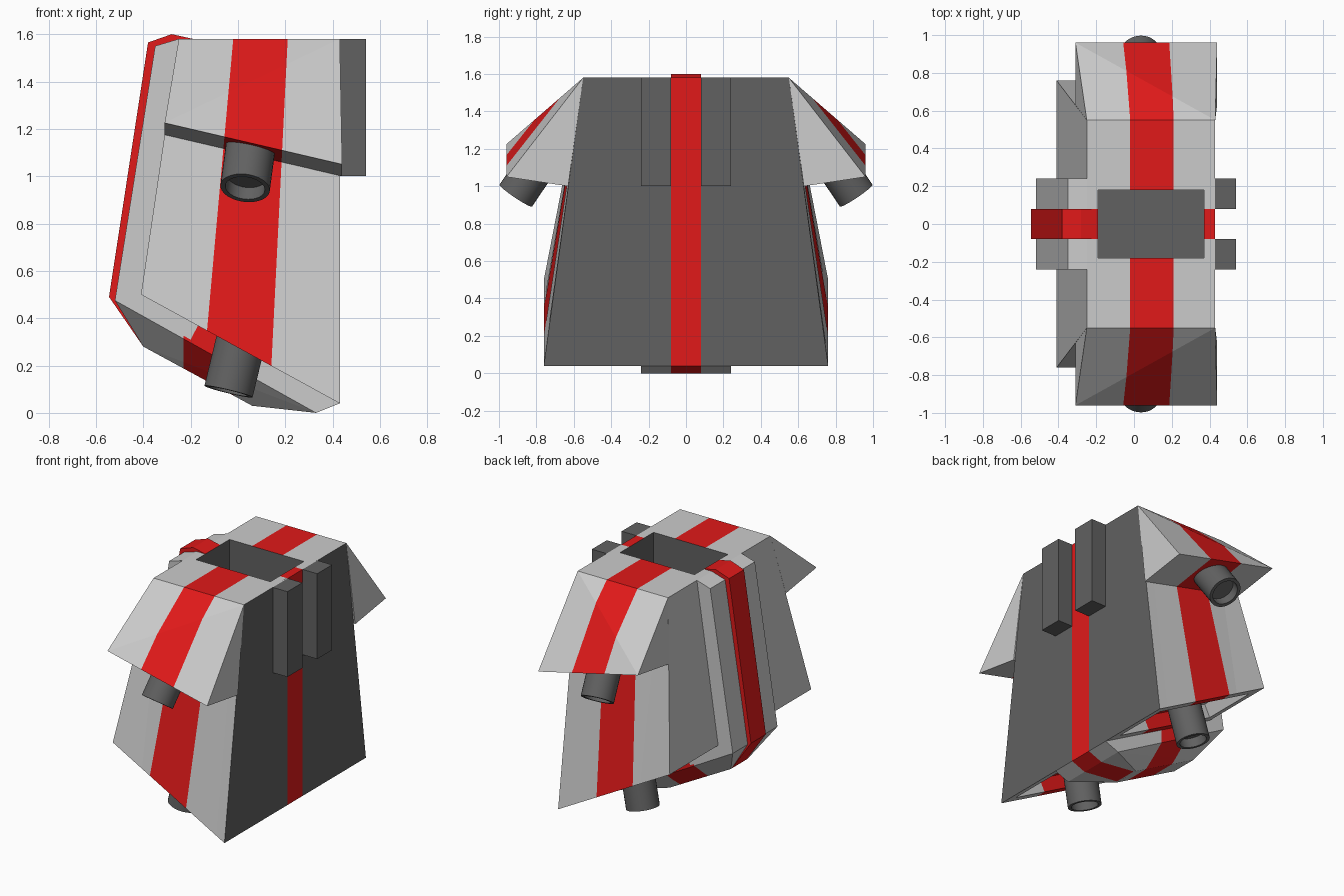
import bpy, bmesh, math
from mathutils import Vector

if "Cube" in bpy.data.objects:
    bpy.data.objects.remove(bpy.data.objects["Cube"])

def material(name, rgb):
    m = bpy.data.materials.new(name)
    m.diffuse_color = (*rgb, 1)
    m.use_nodes = True
    m.node_tree.nodes["Principled BSDF"].inputs["Base Color"].default_value = m.diffuse_color
    return m

MATS = [material("light_grey", (0.6, 0.6, 0.6)),
        material("dark_grey", (0.12, 0.12, 0.12)),
        material("red", (0.75, 0.01, 0.01))]
LIGHT, DARK, RED = 0, 1, 2

def cut(bm, co, no):
    bmesh.ops.bisect_plane(bm, geom=bm.verts[:] + bm.edges[:] + bm.faces[:],
                           plane_co=co, plane_no=no, dist=1e-5)

def hull(points):
    bm = bmesh.new()
    for p in points:
        bm.verts.new(p)
    bmesh.ops.convex_hull(bm, input=bm.verts[:])
    return bm

def prism(profile, y0, y1):
    bm = bmesh.new()
    face = bm.faces.new([bm.verts.new((x, y0, z)) for x, z in profile])
    r = bmesh.ops.extrude_face_region(bm, geom=[face], use_keep_orig=True)
    bmesh.ops.translate(bm, vec=(0, y1 - y0, 0),
                        verts=[v for v in r["geom"] if isinstance(v, bmesh.types.BMVert)])
    return bm

def push(bm, faces, vec):
    r = bmesh.ops.extrude_face_region(bm, geom=faces)
    bmesh.ops.translate(bm, vec=vec,
                        verts=[v for v in r["geom"] if isinstance(v, bmesh.types.BMVert)])
    old = [f for f in faces if f.is_valid]
    if old:
        bmesh.ops.delete(bm, geom=old, context='FACES')

def finish(bm, name, colour):
    bmesh.ops.recalc_face_normals(bm, faces=bm.faces)
    bm.normal_update()
    for f in bm.faces:
        f.material_index = colour(f.calc_center_median(), f.normal)
    me = bpy.data.meshes.new(name)
    bm.to_mesh(me)
    bm.free()
    for m in MATS:
        me.materials.append(m)
    ob = bpy.data.objects.new(name, me)
    bpy.context.collection.objects.link(ob)
    return ob

# Slightly slanted stripe that runs over the shoulders and down the sides
def cut_stripe(bm):
    cut(bm, (-0.02, 0, 1.58), (1, 0, -0.09))
    cut(bm, (0.21, 0, 1.58), (1, 0, -0.05))

def in_stripe(c):
    d = 1.58 - c.z
    return -0.02 - 0.09 * d < c.x < 0.21 - 0.05 * d

# Main shell, with neck well and two hip recesses
bm = bmesh.new()
ring = lambda pts: [bm.verts.new(p) for p in pts]
top = ring([(-.25, -.55, 1.58), (.43, -.55, 1.58), (.43, .55, 1.58), (-.25, .55, 1.58)])
low = ring([(-.41, -.76, .5), (.43, -.76, .04), (.43, .76, .04), (-.41, .76, .5)])
bm.faces.new(top)
bm.faces.new(low[::-1])
for i in range(4):
    j = (i + 1) % 4
    bm.faces.new((low[i], low[j], top[j], top[i]))
cut_stripe(bm)
for x in (-0.19, 0.37):
    cut(bm, (x, 0, 0), (1, 0, 0))
for y in (0.08, 0.18, 0.24):
    for s in (-1, 1):
        cut(bm, (0, s * y, 0), (0, 1, 0))
bm.normal_update()
neck = [f for f in bm.faces if f.normal.z > .9 and abs(f.calc_center_median().y) < .18
        and -.19 < f.calc_center_median().x < .37]
push(bm, neck, (0, 0, -0.4))
for s in (-1, 1):
    bm.normal_update()
    hip = [f for f in bm.faces if f.normal.z < -.5 and s * f.calc_center_median().y > .24]
    bmesh.ops.inset_region(bm, faces=hip, thickness=0.07, use_even_offset=True)
    push(bm, hip, (0.04, 0, 0.08))

def shell_colour(c, n):
    if abs(c.y) < .181 and -.191 < c.x < .371 and 1.1 < c.z < 1.579:
        return DARK
    if n.x > .9:
        return RED if abs(c.y) < .08 else DARK
    if n.x < -.9:
        return LIGHT
    if n.z > .9 and abs(c.y) < .08:
        return RED
    return RED if in_stripe(c) else LIGHT
finish(bm, "torso_shell", shell_colour)

# Shoulder flaps
for s, side in ((-1, "front"), (1, "rear")):
    bm = hull([(-.25, s*.55, 1.58), (.43, s*.55, 1.58), (-.31, s*.96, 1.225),
               (.44, s*.96, 1.05), (-.31, s*.63, 1.175), (.44, s*.63, 1.0)])
    cut_stripe(bm)
    finish(bm, side + "_shoulder_flap",
           lambda c, n: RED if abs(n.x) < .8 and in_stripe(c) else LIGHT)

# Spine plate and raised red ridge
finish(prism([(-.25, 1.58), (-.35, 1.55), (-.52, .475), (-.2, .31), (-.1, .5), (-.22, 1.2)],
             -.24, .24), "spine_plate", lambda c, n: LIGHT)
finish(prism([(-.19, 1.58), (-.28, 1.6), (-.38, 1.565), (-.545, .49), (-.4, .28),
              (-.3, .45), (-.2, 1.2)], -.08, .08), "spine_ridge", lambda c, n: RED)

# Chamfered pelvis keel
pts = [(x, s * y, z) for s in (-1, 1) for x, y, z in
       ((-.52, .24, .475), (.12, .24, .12), (.33, .24, 0), (.43, .24, .04),
        (-.2, .24, .42), (.4, .24, .1), (-.4, .09, .28), (.06, .09, .03))]
bm = hull(pts)
for x in (-.23, -.02, .07):
    cut(bm, (x, 0, 0), (1, 0, 0))
for y in (-.08, .08):
    cut(bm, (0, y, 0), (0, 1, 0))
finish(bm, "pelvis_keel", lambda c, n: RED if -.23 < c.x < -.02
       or (abs(c.y) < .08 and c.x > .07) else LIGHT)

# Chest blocks
for s, side in ((-1, "front"), (1, "rear")):
    finish(prism([(.42, 1.0), (.54, 1.0), (.54, 1.58), (.42, 1.58)], s * .08, s * .24),
           side + "_chest_block", lambda c, n: DARK)

# Hollow-ended joint tubes for arms and legs
def tube(name, start, end, r=0.105, n=32):
    a, b = Vector(start), Vector(end)
    bm = bmesh.new()
    rings = []
    length = (b - a).length
    for rad, h in ((r, 0), (r, length), (r * .8, length), (r * .8, length - .06)):
        rings.append([bm.verts.new((rad * math.cos(2 * math.pi * i / n),
                                    rad * math.sin(2 * math.pi * i / n), h)) for i in range(n)])
    for p, q in zip(rings, rings[1:]):
        for i in range(n):
            j = (i + 1) % n
            bm.faces.new((p[i], p[j], q[j], q[i]))
    bm.faces.new(rings[0][::-1])
    bm.faces.new(rings[-1])
    ob = finish(bm, name, lambda c, n: DARK)
    ob.location = a
    ob.rotation_euler = (b - a).to_track_quat('Z', 'Y').to_euler()
    bpy.ops.object.select_all(action='DESELECT')
    ob.select_set(True)
    bpy.context.view_layer.objects.active = ob
    bpy.ops.object.shade_smooth_by_angle(angle=math.radians(30))

for s, side in ((-1, "front"), (1, "rear")):
    tube(side + "_arm_joint", (.055, s * .785, 1.135), (.03, s * .91, .95))
    tube(side + "_leg_joint", (.025, s * .5, .36), (-.04, s * .52, .09))
